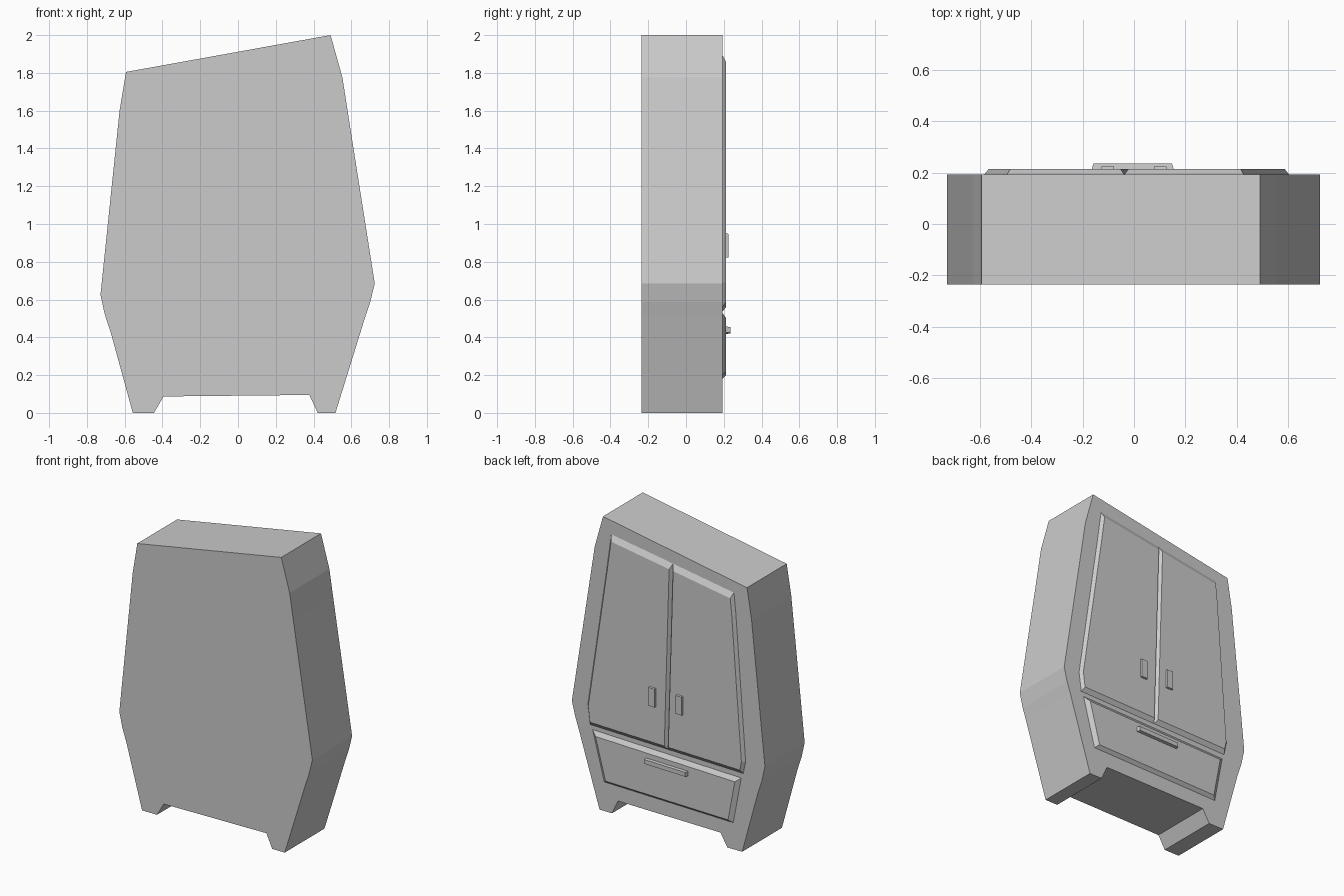
import bpy, bmesh
from mathutils import Vector
from mathutils.geometry import intersect_line_line_2d, intersect_line_line

if "Cube" in bpy.data.objects:
    bpy.data.objects.remove(bpy.data.objects["Cube"])

BACK = 0.192      # rear plane of the carcass, carrying doors and drawer
FACE = 0.213      # raised plane of doors and drawer


def loft(name, lower, upper, y0, y1, cap_lower=True):
    """Solid between two matching x-z outlines at depths y0 and y1."""
    bm = bmesh.new()
    a = [bm.verts.new((x, y0, z)) for x, z in lower]
    b = [bm.verts.new((x, y1, z)) for x, z in upper]
    n = len(a)
    for i in range(n):
        j = (i + 1) % n
        bm.faces.new((a[i], a[j], b[j], b[i]))
    bm.faces.new(b)
    if cap_lower:
        bm.faces.new(a[::-1])
    bmesh.ops.recalc_face_normals(bm, faces=bm.faces)
    # open shells must face the rear
    cap = max(bm.faces, key=lambda f: f.calc_center_median().y)
    if cap.normal.y < 0:
        bmesh.ops.reverse_faces(bm, faces=bm.faces)
    mesh = bpy.data.meshes.new(name)
    bm.to_mesh(mesh)
    bm.free()
    obj = bpy.data.objects.new(name, mesh)
    bpy.context.collection.objects.link(obj)
    return obj


def inset(points, widths):
    """Move each edge of a counter-clockwise outline inward by its own width."""
    lines = []
    for i, w in enumerate(widths):
        p = Vector((*points[i], 0))
        q = Vector((*points[(i + 1) % len(points)], 0))
        d = (q - p).normalized()
        shift = Vector((-d.y, d.x, 0)) * w
        lines.append((p + shift, q + shift))
    return [tuple(intersect_line_line(*lines[i - 1], *lines[i])[0].xy)
            for i in range(len(lines))]


# Crooked carcass with feet cut into its lower edge
body = [(-0.557, 0), (-0.445, 0), (-0.394, 0.087), (0.378, 0.095),
        (0.422, 0), (0.516, 0), (0.675, 0.513), (0.70, 0.587),
        (0.724, 0.685), (0.580, 1.60), (0.553, 1.775), (0.490, 2.0),
        (-0.593, 1.805), (-0.627, 1.60), (-0.728, 0.626),
        (-0.706, 0.524), (-0.675, 0.43)]
loft("cabinet_body", body, body, -0.235, BACK)

# Bevelled doors meeting in a slanted groove
mid_top, mid_bottom = (-0.038, 1.82), (0.0, 0.547)
door_a = [mid_bottom, (0.587, 0.56), (0.604, 0.69), (0.46, 1.66),
          (0.427, 1.895), mid_top]
door_b = [(-0.565, 0.535), mid_bottom, mid_top, (-0.495, 1.745),
          (-0.51, 1.60), (-0.583, 0.62)]
loft("right_door", door_a, inset(door_a, [0.027, 0.017, 0.017, 0.017, 0.036, 0.015]),
     BACK, FACE, False)
loft("left_door", door_b, inset(door_b, [0.027, 0.015, 0.036, 0.017, 0.017, 0.017]),
     BACK, FACE, False)

# Tapered drawer front
drawer = [(-0.49, 0.18), (0.48, 0.198), (0.568, 0.53), (-0.55, 0.50)]
loft("drawer_front", drawer, inset(drawer, [0.02, 0.028, 0.028, 0.028]),
     BACK, FACE, False)

# Door handles
for name, s in (("right_door_handle", 1), ("left_door_handle", -1)):
    outline = [(s * 0.078, 0.822), (s * 0.127, 0.822),
               (s * 0.127, 0.95), (s * 0.078, 0.95)]
    loft(name, outline, inset(outline, [0.002 * s] * 4), FACE - 0.002, 0.226)

# Drawer pull
pull = [(-0.165, 0.418), (0.155, 0.424), (0.155, 0.457), (-0.165, 0.451)]
loft("drawer_handle", pull, inset(pull, [0.002, 0.007, 0.002, 0.007]),
     FACE - 0.002, 0.235)
